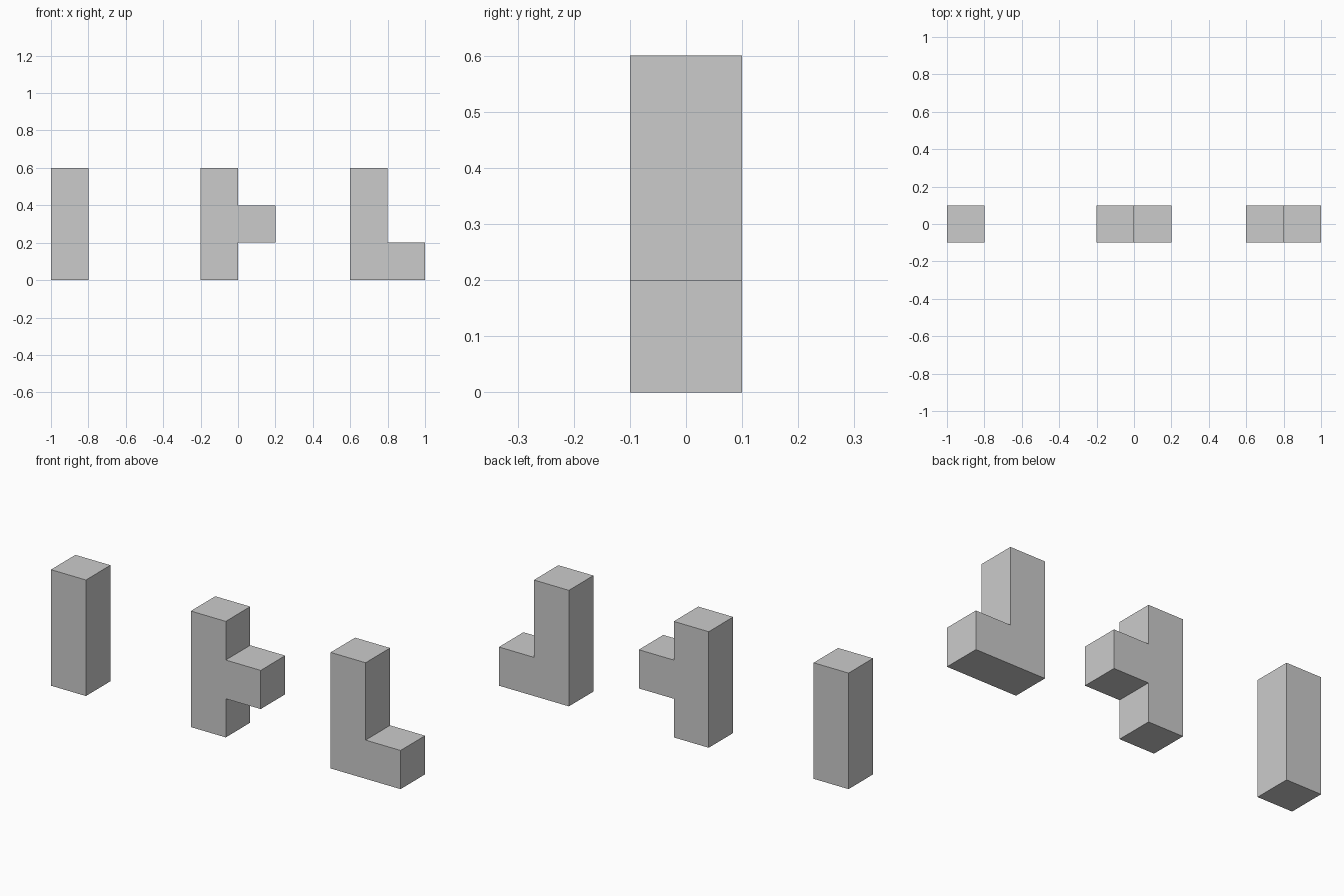
import bpy
import bmesh

if "Cube" in bpy.data.objects:
    bpy.data.objects.remove(bpy.data.objects["Cube"])

DEPTH = 0.2


def extruded_block(name, profile):
    """Extrude an (x, z) outline along y, centred on y = 0."""
    bm = bmesh.new()
    face = bm.faces.new([bm.verts.new((x, -DEPTH / 2, z)) for x, z in profile])
    result = bmesh.ops.extrude_face_region(bm, geom=[face])
    verts = [v for v in result["geom"] if isinstance(v, bmesh.types.BMVert)]
    bmesh.ops.translate(bm, verts=verts, vec=(0, DEPTH, 0))
    bmesh.ops.recalc_face_normals(bm, faces=bm.faces)
    mesh = bpy.data.meshes.new(name)
    bm.to_mesh(mesh)
    bm.free()
    obj = bpy.data.objects.new(name, mesh)
    bpy.context.collection.objects.link(obj)
    return obj


# Straight bar
extruded_block("straight_block", [(-1, 0), (-0.8, 0), (-0.8, 0.6), (-1, 0.6)])

# Upright with a middle arm
extruded_block("tee_block", [(-0.2, 0), (0, 0), (0, 0.2), (0.2, 0.2),
                             (0.2, 0.4), (0, 0.4), (0, 0.6), (-0.2, 0.6)])

# Upright with a foot
extruded_block("corner_block", [(0.6, 0), (1, 0), (1, 0.2),
                                (0.8, 0.2), (0.8, 0.6), (0.6, 0.6)])
